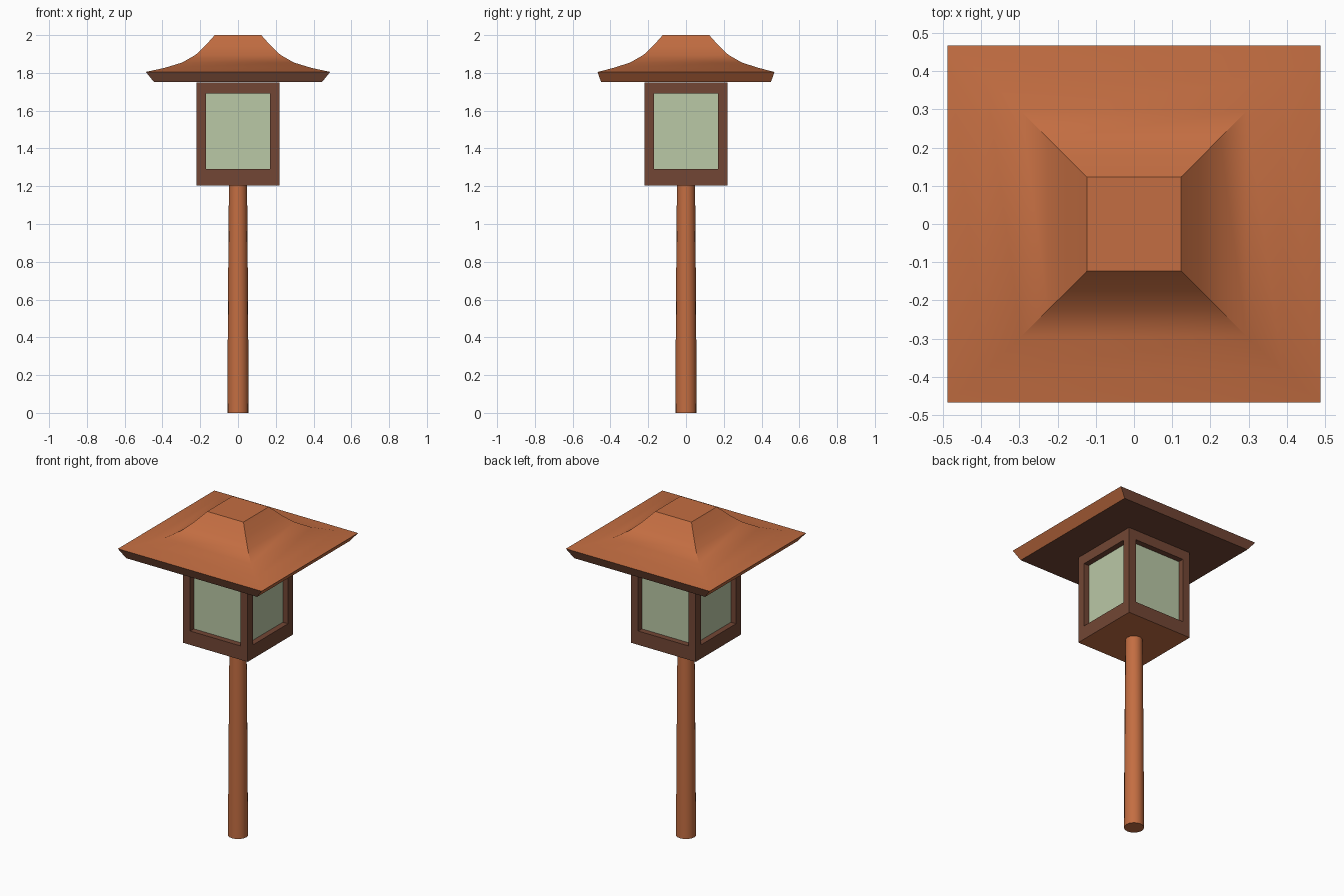
import bpy, bmesh, math

if "Cube" in bpy.data.objects:
    bpy.data.objects.remove(bpy.data.objects["Cube"])


def material(name, color):
    m = bpy.data.materials.new(name)
    m.diffuse_color = (*color, 1)
    m.use_nodes = True
    m.node_tree.nodes["Principled BSDF"].inputs["Base Color"].default_value = m.diffuse_color
    return m


copper = material("copper", (0.55, 0.155, 0.054))
brown = material("dark_wood", (0.17, 0.062, 0.035))
glass = material("pale_glass", (0.49, 0.58, 0.38))


def finish(name, bm, mats, smooth_angle=None):
    bmesh.ops.recalc_face_normals(bm, faces=bm.faces)
    me = bpy.data.meshes.new(name)
    bm.to_mesh(me)
    bm.free()
    ob = bpy.data.objects.new(name, me)
    bpy.context.collection.objects.link(ob)
    for m in mats:
        me.materials.append(m)
    if smooth_angle:
        bpy.ops.object.select_all(action='DESELECT')
        ob.select_set(True)
        bpy.context.view_layer.objects.active = ob
        bpy.ops.object.shade_smooth_by_angle(angle=math.radians(smooth_angle))
    return ob


def loft(bm, rings):
    """Skin a stack of closed point rings and cap both ends."""
    loops = [[bm.verts.new(p) for p in ring] for ring in rings]
    for a, b in zip(loops, loops[1:]):
        for i in range(len(a)):
            j = (i + 1) % len(a)
            bm.faces.new((a[i], a[j], b[j], b[i]))
    bm.faces.new(loops[0][::-1])
    bm.faces.new(loops[-1])


# tapered round post
bm = bmesh.new()
sides = 16
loft(bm, [[(r * math.cos(2 * math.pi * i / sides), r * math.sin(2 * math.pi * i / sides), z)
           for i in range(sides)]
          for z, r in [(0, .056), (.19, .0555), (.59, .053), (.98, .05), (1.21, .048)]])
finish("post", bm, [copper], 40)

# lantern box with a recessed pane on each side
bm = bmesh.new()
loft(bm, [[(x * .22, y * .22, z) for x, y in ((-1, -1), (1, -1), (1, 1), (-1, 1))]
          for z in (1.205, 1.75)])
bm.normal_update()
walls = [f for f in bm.faces if abs(f.normal.z) < .5]
bmesh.ops.inset_individual(bm, faces=walls, thickness=.07)
for v in {v for f in walls for v in f.verts}:
    v.co.z = 1.29 if v.co.z < 1.5 else 1.69
bm.normal_update()
bmesh.ops.inset_individual(bm, faces=walls, thickness=0, depth=-.035)
for f in walls:
    f.material_index = 1
bm.normal_update()
for f in bm.faces:
    if f.normal.z < -.9 and f.calc_center_median().z < 1.22:
        f.material_index = 2
finish("lantern_box", bm, [brown, glass, copper])

# flared roof: (half width x, half width y, z)
profile = [(.445, .45, 1.752), (.488, .468, 1.805), (.39, .385, 1.826), (.295, .295, 1.855),
           (.225, .225, 1.895), (.175, .175, 1.942), (.123, .123, 2.0)]
bm = bmesh.new()
loft(bm, [[(sx * x, sy * y, z) for sx, sy in ((-1, -1), (1, -1), (1, 1), (-1, 1))]
          for x, y, z in profile])
bm.normal_update()
for f in bm.faces:
    # underside plus the front and back rims are dark
    c = f.calc_center_median()
    if c.z < 1.8 and abs(c.x) < .1:
        f.material_index = 1
finish("roof", bm, [copper, brown], 36)
